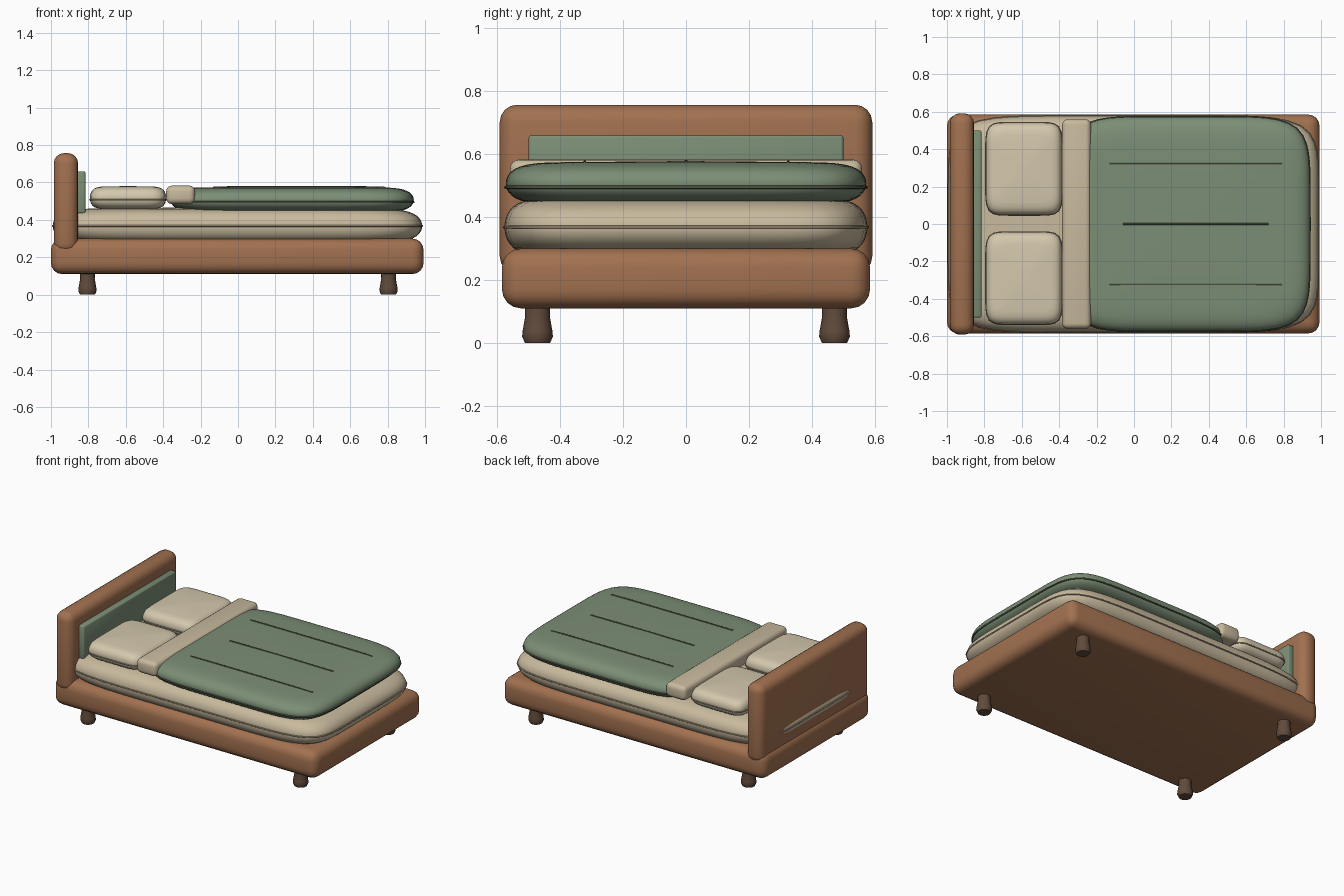
import bpy, bmesh, math

if "Cube" in bpy.data.objects:
    bpy.data.objects.remove(bpy.data.objects["Cube"])

def material(name, rgb):
    m = bpy.data.materials.new(name)
    m.diffuse_color = (*rgb, 1)
    m.use_nodes = True
    m.node_tree.nodes["Principled BSDF"].inputs["Base Color"].default_value = m.diffuse_color
    return m

WOOD = material("wood", (0.36, 0.165, 0.08))
DARK = material("dark_wood", (0.12, 0.07, 0.045))
CREAM = material("cream", (0.66, 0.58, 0.42))
SHEET = material("sheet", (0.58, 0.49, 0.34))
GREEN = material("green", (0.20, 0.27, 0.18))
SEAM_G = material("green_seam", (0.10, 0.12, 0.07))
SEAM_C = material("cream_seam", (0.36, 0.29, 0.19))

def finish(name, bm, mat, angle=50):
    bmesh.ops.recalc_face_normals(bm, faces=bm.faces[:])
    me = bpy.data.meshes.new(name)
    bm.to_mesh(me)
    bm.free()
    ob = bpy.data.objects.new(name, me)
    bpy.context.collection.objects.link(ob)
    me.materials.append(mat)
    bpy.context.view_layer.objects.active = ob
    ob.select_set(True)
    bpy.ops.object.shade_smooth_by_angle(angle=math.radians(angle))
    ob.select_set(False)
    return ob

def box(name, lo, hi, r, mat, segments=4):
    bm = bmesh.new()
    bmesh.ops.create_cube(bm, size=1)
    for v in bm.verts:
        v.co = [(a + b) / 2 + c * (b - a) for a, b, c in zip(lo, hi, v.co)]
    bmesh.ops.bevel(bm, geom=bm.edges[:], offset=r, segments=segments, profile=0.5, affect='EDGES')
    return finish(name, bm, mat)

def tube(name, pts, r, mat, closed=False):
    cu = bpy.data.curves.new(name, 'CURVE')
    cu.dimensions = '3D'
    cu.bevel_depth, cu.bevel_resolution, cu.use_fill_caps = r, 2, True
    sp = cu.splines.new('POLY')
    sp.points.add(len(pts) - 1)
    for p, co in zip(sp.points, pts):
        p.co = (*co, 1)
    sp.use_cyclic_u = closed
    cu.materials.append(mat)
    ob = bpy.data.objects.new(name, cu)
    bpy.context.collection.objects.link(ob)

def outline(i, count, n):
    # Point on a unit squircle
    t = 2 * math.pi * i / count
    c, s = math.cos(t), math.sin(t)
    k = (abs(c) ** n + abs(s) ** n) ** (-1 / n)
    return c * k, s * k

def crown(r):
    return 0.92 + 0.08 * (1 - r * r)

def cushion(name, centre, half, n, m, mat, count=96, rings=20):
    # Soft pad: squircle plan, rounded rim, slightly crowned faces
    cx, cy, cz = centre
    a, b, h = half
    bm = bmesh.new()
    loops = []
    for j in range(1, rings):
        t = math.pi * j / rings
        r = math.sin(t) ** (2 / m)
        z = cz + h * math.cos(t) * crown(r)
        loops.append([bm.verts.new((cx + a * r * u, cy + b * r * v, z))
                      for u, v in (outline(i, count, n) for i in range(count))])
    for p, q in zip(loops, loops[1:]):
        for i in range(count):
            k = (i + 1) % count
            bm.faces.new((p[i], p[k], q[k], q[i]))
    for ring, s in ((loops[0], 1), (loops[-1], -1)):
        tip = bm.verts.new((cx, cy, cz + s * h))
        for i in range(count):
            bm.faces.new((ring[i], ring[(i + 1) % count], tip))
    return finish(name, bm, mat, 80)

def piping(name, centre, half, n, r, mat, count=96):
    cx, cy, cz = centre
    tube(name, [(cx + half[0] * u, cy + half[1] * v, cz)
                for u, v in (outline(i, count, n) for i in range(count))], r, mat, True)

# Frame, headboard and inset panel
box("bed_frame", (-1, -0.585, 0.11), (0.992, 0.585, 0.30), 0.06, WOOD)
box("headboard", (-0.985, -0.592, 0.22), (-0.855, 0.592, 0.757), 0.055, WOOD)
box("headboard_panel", (-0.87, -0.50, 0.435), (-0.816, 0.50, 0.66), 0.008, GREEN, 2)

# Turned legs
PROFILE = [(0.040, 0), (0.049, 0.02), (0.047, 0.04), (0.039, 0.085), (0.041, 0.13)]
for sx in (-1, 1):
    for sy in (-1, 1):
        bm = bmesh.new()
        rows = [[bm.verts.new((sx * 0.805 + r * math.cos(i * math.pi / 8),
                               sy * 0.472 + r * math.sin(i * math.pi / 8), z))
                 for i in range(16)] for r, z in PROFILE]
        for p, q in zip(rows, rows[1:]):
            for i in range(16):
                bm.faces.new((p[i], p[(i + 1) % 16], q[(i + 1) % 16], q[i]))
        bm.faces.new(rows[0])
        bm.faces.new(rows[-1])
        finish(f"leg_{'back' if sy > 0 else 'front'}_{'foot' if sx > 0 else 'head'}", bm, DARK)

# Mattress
MC, MH = (-0.003, 0, 0.368), (0.988, 0.577, 0.100)
cushion("mattress", MC, MH, 7, 14, SHEET)
piping("mattress_piping", MC, MH, 7, 0.005, SEAM_C)

# Duvet with edge piping and quilting seams
DC, DH = (0.29, 0, 0.507), (0.65, 0.573, 0.071)
cushion("duvet", DC, DH, 6, 13, GREEN)
piping("duvet_piping", (DC[0], 0, 0.495), DH, 6, 0.005, SEAM_G)

def duvet_top(x, y):
    u, v = abs(x - DC[0]) / DH[0], abs(y) / DH[1]
    r = (u ** 6 + v ** 6) ** (1 / 6)
    return DC[2] + DH[2] * math.sqrt(max(0, 1 - r ** 13)) * crown(r)

for label, y, x0, x1 in (("front", -0.322, -0.13, 0.79), ("middle", 0, -0.06, 0.72), ("back", 0.325, -0.13, 0.79)):
    xs = [x0 + (x1 - x0) * i / 20 for i in range(21)]
    tube(f"quilt_seam_{label}", [(x, y, duvet_top(x, y) - 0.001) for x in xs], 0.005, SEAM_G)

# Folded sheet across the bed
box("folded_sheet", (-0.384, -0.56, 0.485), (-0.23, 0.56, 0.583), 0.03, SHEET)

# Pillows
for label, y in (("front", -0.29), ("back", 0.295)):
    c, h = (-0.588, y, 0.518), (0.204, 0.247, 0.063)
    cushion(f"pillow_{label}", c, h, 7, 10, CREAM, 64, 16)
    piping(f"pillow_{label}_piping", (c[0], y, 0.507), h, 7, 0.004, SEAM_C, 64)
